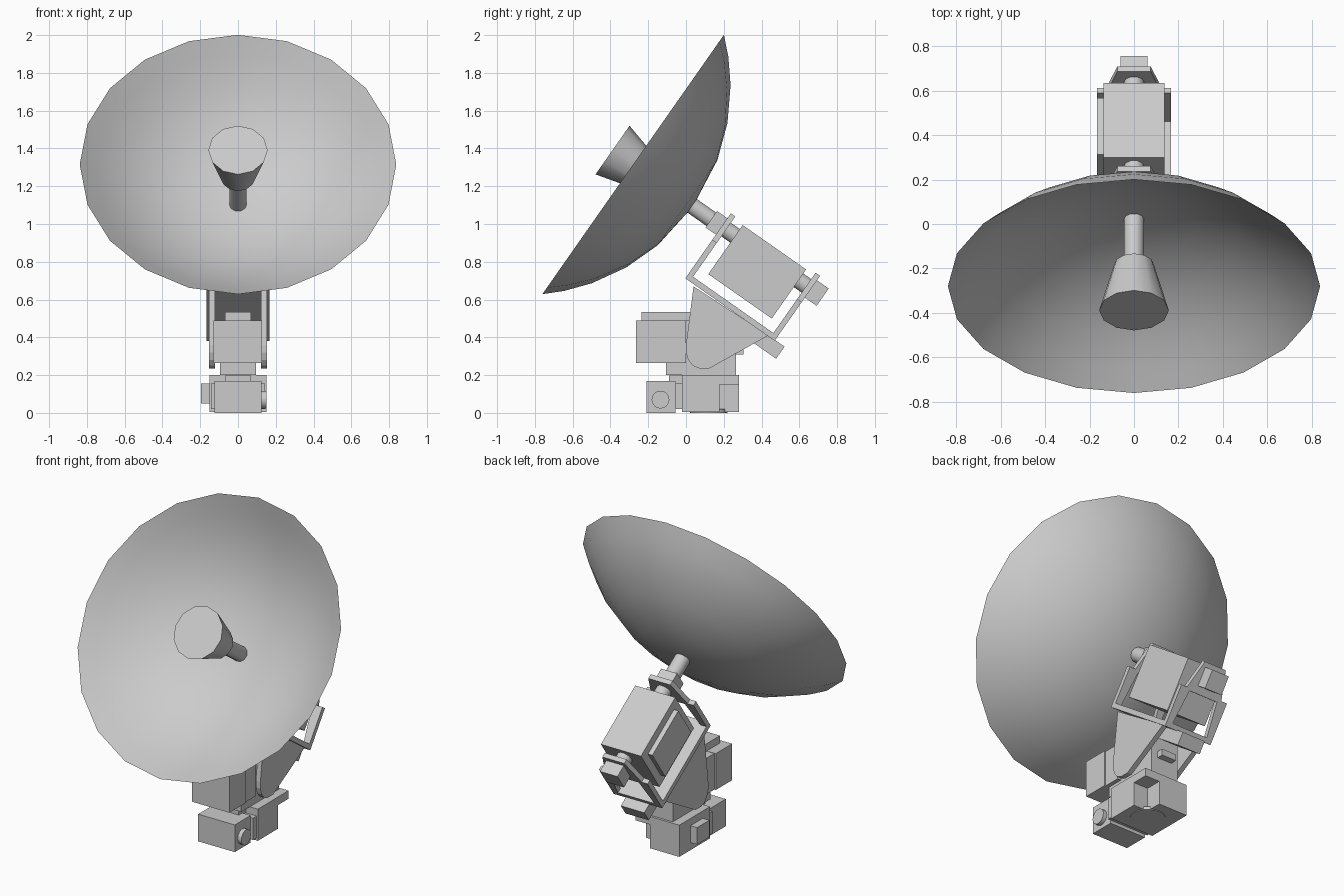
import bpy, bmesh, math
from mathutils import Matrix, Vector

if "Cube" in bpy.data.objects:
    bpy.data.objects.remove(bpy.data.objects["Cube"])

# Tilted frame of the dish: local y runs backwards along the dish axis
TILT = Matrix.Translation((0, -0.28, 1.315)) @ Matrix.Rotation(math.radians(-35), 4, 'X')
FLAT = Matrix.Identity(4)


def finish(name, bm, frame=FLAT, smooth=None):
    bmesh.ops.recalc_face_normals(bm, faces=bm.faces)
    bm.transform(frame)
    me = bpy.data.meshes.new(name)
    bm.to_mesh(me)
    bm.free()
    ob = bpy.data.objects.new(name, me)
    bpy.context.collection.objects.link(ob)
    if smooth:
        bpy.ops.object.select_all(action='DESELECT')
        ob.select_set(True)
        bpy.context.view_layer.objects.active = ob
        bpy.ops.object.shade_smooth_by_angle(angle=math.radians(smooth))
    return ob


def box(name, x, y, z, frame=FLAT):
    bm = bmesh.new()
    bmesh.ops.create_cube(bm, size=1)
    for v in bm.verts:
        v.co = Vector(r[0] + (c + 0.5) * (r[1] - r[0]) for c, r in zip(v.co, (x, y, z)))
    return finish(name, bm, frame)


def lathe(name, profile, sides, frame=FLAT, smooth=None):
    """Revolve (radius, y) points around local y."""
    bm = bmesh.new()
    vs = [bm.verts.new((r, y, 0)) for r, y in profile]
    es = [bm.edges.new(p) for p in zip(vs, vs[1:])]
    bmesh.ops.spin(bm, geom=vs + es, cent=(0, 0, 0), axis=(0, 1, 0),
                   angle=math.tau, steps=sides)
    bmesh.ops.remove_doubles(bm, verts=bm.verts, dist=1e-4)
    bmesh.ops.dissolve_degenerate(bm, edges=bm.edges, dist=1e-5)
    return finish(name, bm, frame, smooth)


def prism(name, pts, vec, frame=FLAT, mirror=False):
    """Extrude a polygon; optionally mirror it across x = 0."""
    bm = bmesh.new()
    f = bm.faces.new([bm.verts.new(p) for p in pts])
    r = bmesh.ops.extrude_face_region(bm, geom=[f], use_keep_orig=True)
    bmesh.ops.translate(bm, vec=vec,
                        verts=[e for e in r['geom'] if isinstance(e, bmesh.types.BMVert)])
    bmesh.ops.recalc_face_normals(bm, faces=bm.faces)
    inner = [f for f in bm.faces if all(abs(v.co.x) < 1e-5 for v in f.verts)]
    bmesh.ops.delete(bm, geom=inner, context='FACES')
    ob = finish(name, bm, frame)
    if mirror:
        ob.modifiers.new("mirror", 'MIRROR').use_axis[0] = True
    return ob


# Dish: thin spherical bowl, back and front skins meeting at the rim
R, D = 0.838, 0.387
S = (R * R + D * D) / (2 * D)
radii = [0, 0.275, 0.466, 0.64, 0.757]
bowl = [(r, math.sqrt(S * S - r * r) - (S - D)) for r in radii]
lathe("dish", bowl + [(R, 0)] + [(r, y - 0.014) for r, y in reversed(bowl)], 20, TILT, 40)

# Feed horn and the axle through the dish and the gearbox
lathe("feed_horn", [(0, -0.133), (0.157, -0.133), (0.09, 0.117), (0, 0.117)], 12, TILT, 30)
lathe("axle", [(0, 0.1), (0.046, 0.1), (0.046, 1.16), (0, 1.16)], 10, TILT, 40)
box("front_collar", (-0.055, 0.055), (0.505, 0.575), (-0.053, 0.053), TILT)
box("rear_nut", (-0.06, 0.06), (1.145, 1.225), (-0.056, 0.056), TILT)

# Gearbox with its left side panel
box("gearbox", (-0.137, 0.137), (0.659, 1.069), (-0.247, 0.07), TILT)
box("side_panel", (-0.167, -0.13), (0.71, 1.02), (-0.2, 0.02), TILT)

# Cradle: two windowed end plates on a floor plate
half = [(0, 0.085), (0.075, 0.085), (0.125, -0.085), (0.166, -0.085), (0.166, -0.335),
        (0, -0.335), (0, -0.305), (0.125, -0.305), (0.1, -0.1), (0, -0.1)]
for name, y in (("front_end_plate", 0.572), ("rear_end_plate", 1.12)):
    prism(name, [(x, y, z) for x, z in half], (0, 0.029, 0), TILT, True)
box("cradle_floor", (-0.166, 0.166), (0.58, 1.14), (-0.335, -0.305), TILT)
box("cradle_stop", (-0.08, 0.08), (1.0, 1.21), (-0.408, -0.33), TILT)

# Elevation arms with rounded lower ends
arm = [(0.04, 0.67), (0.0, 0.36), (0.0, 0.32), (0.012, 0.28), (0.035, 0.25),
       (0.07, 0.236), (0.125, 0.236), (0.436, 0.41)]
prism("elevation_arms", [(0.122, y, z) for y, z in arm], (0.031, 0, 0), FLAT, True)

# Upper column and elevation motor
box("column", (-0.095, 0.095), (-0.105, 0.265), (0.2, 0.488))
box("elevation_motor", (-0.13, 0.127), (-0.265, -0.105), (0.265, 0.49))
box("motor_shoulder", (-0.12, 0.12), (-0.105, 0.0), (0.265, 0.488))
box("motor_cap", (-0.068, 0.068), (-0.235, 0.02), (0.488, 0.535))
box("column_rear_block", (-0.05, 0.05), (0.26, 0.305), (0.31, 0.35))

# Base: body, heel beside a notched corner, and top slab
box("base_body", (-0.15, 0.15), (-0.02, 0.178), (0.004, 0.2))
box("base_heel", (-0.15, 0.05), (0.178, 0.28), (0.004, 0.15))
box("base_slab", (-0.15, 0.15), (0.178, 0.28), (0.15, 0.2))
box("base_side_box", (-0.195, -0.15), (0.05, 0.17), (0.05, 0.155))
lathe("foot_disc", [(0, 0), (0.1, 0), (0.1, 0.02), (0, 0.02)], 20,
      Matrix.Translation((0, 0.12, 0)) @ Matrix.Rotation(math.pi / 2, 4, 'X'), 40)

# Azimuth motor in front of the base with its side knob
box("azimuth_motor", (-0.125, 0.125), (-0.21, -0.055), (0, 0.168))
box("motor_flange", (-0.142, 0.142), (-0.055, -0.02), (0.02, 0.155))
box("motor_mount", (-0.068, 0.068), (-0.09, -0.02), (0.055, 0.198))
lathe("motor_knob", [(0, 0), (0.047, 0), (0.047, -0.04), (0, -0.04)], 16,
      Matrix.Translation((0.11, -0.135, 0.07)) @ Matrix.Rotation(math.pi / 2, 4, 'Z'), 40)
